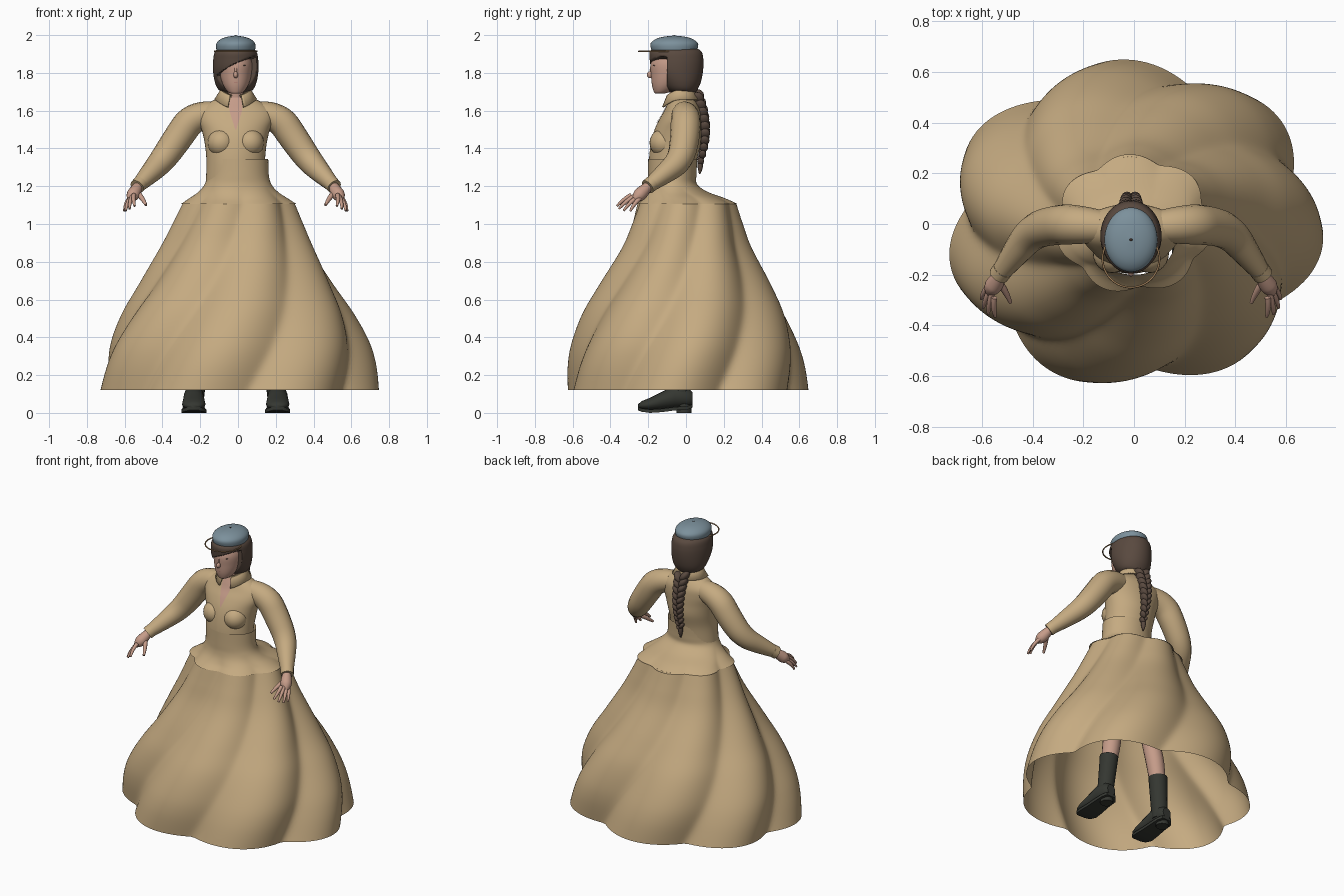
import bpy, math
from math import sin, cos, pi, radians, sqrt
from mathutils import Vector

cube = bpy.data.objects.get("Cube")
if cube:
    bpy.data.objects.remove(cube, do_unlink=True)

MID = -0.012           # body centre line
LOBES = 7              # folds around the skirt
FIRST_FOLD = radians(18)
made = []


def material(name, *rgb):
    m = bpy.data.materials.new(name)
    m.use_nodes = True
    m.diffuse_color = (*rgb, 1)
    bsdf = m.node_tree.nodes["Principled BSDF"]
    bsdf.inputs["Base Color"].default_value = (*rgb, 1)
    bsdf.inputs["Roughness"].default_value = 0.8
    return m


tan = material("tan cloth", 0.56, 0.405, 0.22)
skin = material("skin", 0.56, 0.33, 0.25)
brown = material("brown hair", 0.1, 0.067, 0.05)
blue = material("grey blue felt", 0.2, 0.28, 0.33)
black = material("black leather", 0.035, 0.038, 0.031)
brass = material("brim brown", 0.38, 0.23, 0.11)
rose = material("lip rose", 0.4, 0.17, 0.14)
dark = material("eye brown", 0.04, 0.025, 0.02)


def spline(rows, steps=6):
    """Smoothly resample a short table of rows."""
    out = []
    for i in range(len(rows) - 1):
        a, b, c, d = (rows[max(i - 1, 0)], rows[i], rows[i + 1],
                      rows[min(i + 2, len(rows) - 1)])
        for k in range(steps):
            t = k / steps
            out.append([q + t * (r - p) / 2 + t * t * (p - 2.5 * q + 2 * r - s / 2)
                        + t ** 3 * (s - p + 3 * (q - r)) / 2
                        for p, q, r, s in zip(a, b, c, d)])
    return out + [list(rows[-1])]


def loft(name, rings, mat, closed=True, caps=False):
    n = len(rings[0])
    faces = []
    for i in range(len(rings) - 1):
        for j in range(n if closed else n - 1):
            k = (j + 1) % n
            faces.append((i * n + j, i * n + k, (i + 1) * n + k, (i + 1) * n + j))
    if caps:
        last = (len(rings) - 1) * n
        faces += [tuple(reversed(range(n))), tuple(range(last, last + n))]
    mesh = bpy.data.meshes.new(name)
    mesh.from_pydata([p for ring in rings for p in ring], [], faces)
    mesh.materials.append(mat)
    ob = bpy.data.objects.new(name, mesh)
    bpy.context.collection.objects.link(ob)
    made.append(ob)
    return ob


def tube(name, points, mat, sides=6):
    """Tapered round limb through (x, y, z, radius) points."""
    cu = bpy.data.curves.new(name, "CURVE")
    cu.dimensions = "3D"
    cu.bevel_depth, cu.bevel_resolution, cu.use_fill_caps = 1, sides, True
    sp = cu.splines.new("NURBS")
    sp.points.add(len(points) - 1)
    for p, (x, y, z, r) in zip(sp.points, points):
        p.co, p.radius = (x, y, z, 1), r
    sp.use_endpoint_u, sp.order_u, sp.resolution_u = True, 3, 6
    cu.materials.append(mat)
    temp = bpy.data.objects.new(name, cu)
    bpy.context.collection.objects.link(temp)
    bpy.ops.object.select_all(action="DESELECT")
    temp.select_set(True)
    bpy.context.view_layer.objects.active = temp
    bpy.ops.object.convert(target="MESH")
    made.append(bpy.context.view_layer.objects.active)


def ball(name, centre, size, mat, tilt=0):
    bpy.ops.mesh.primitive_uv_sphere_add(segments=24, ring_count=14, location=centre,
                                         rotation=(0, tilt, 0))
    ob = bpy.context.object
    ob.name, ob.scale = name, size
    ob.data.materials.append(mat)
    made.append(ob)
    return ob


def fold(angle, depth, soft):
    return 1 - depth * (1 - sqrt(sin(angle * LOBES / 2) ** 2 + soft))


def oval(z, cy, rx, ry, n=48, cx=MID):
    return [(cx + rx * cos(2 * pi * j / n), cy + ry * sin(2 * pi * j / n), z)
            for j in range(n)]


def folded(z, cy, rx, ry, depth, soft, shift, n=LOBES * 24):
    ring = []
    for j in range(n):
        a = 2 * pi * j / n
        f = fold(a - shift, depth, soft)
        ring.append((rx * f * cos(a), cy + ry * f * sin(a), z))
    return ring


# Skirt: swirling folds that turn by one lobe from hem to waist
skirt_rows = [(0.12, 0.75, 0.65), (0.26, 0.73, 0.635), (0.38, 0.695, 0.605),
              (0.53, 0.62, 0.545), (0.68, 0.525, 0.46), (0.87, 0.415, 0.35),
              (1.0, 0.35, 0.3), (1.11, 0.3, 0.265)]
rings = []
for z, rx, ry in spline(skirt_rows):
    t = (z - 0.12) / 0.99
    rings.append(folded(z, 0, rx, ry, 0.125, 0.004 + 0.06 * t,
                        FIRST_FOLD + t * 2 * pi / LOBES))
loft("skirt", rings, tan)

# Peplum: close at the waist, flaring over the skirt
peplum_rows = [(1.105, 0, 0.312, 0.275, 0.12), (1.135, -0.015, 0.265, 0.225, 0.08),
               (1.17, -0.05, 0.212, 0.165, 0.03), (1.21, -0.072, 0.177, 0.131, 0),
               (1.26, -0.073, 0.163, 0.128, 0), (1.345, -0.07, 0.16, 0.13, 0)]
loft("peplum", [folded(z, cy, rx, ry, max(d, 0), 0.04, FIRST_FOLD)
                for z, cy, rx, ry, d in spline(peplum_rows)], tan)

# Bodice
bodice_rows = spline([(1.22, -0.074, 0.158, 0.118), (1.33, -0.07, 0.155, 0.126),
                      (1.42, -0.055, 0.163, 0.132), (1.49, -0.045, 0.178, 0.125),
                      (1.55, -0.032, 0.198, 0.112), (1.6, -0.02, 0.195, 0.095),
                      (1.64, -0.02, 0.145, 0.078), (1.67, -0.025, 0.085, 0.06)])
loft("bodice", [oval(*row) for row in bodice_rows], tan, caps=True)


def front_plate(name, low, high, width, lift, mat):
    """Thin strip lying on the front of the bodice."""
    strip = []
    for z, cy, rx, ry in bodice_rows:
        if low <= z <= high:
            strip.append([(MID + (rx + lift) * sin(k / 4 * width(z)),
                           cy - (ry + lift) * cos(k / 4 * width(z)), z)
                          for k in range(-4, 5)])
    loft(name, strip, mat, closed=False)


front_plate("open_neckline", 1.5, 1.68, lambda z: (z - 1.49) * 1.5, 0.004, skin)
front_plate("front_placket", 1.34, 1.5, lambda z: 0.05, 0.004, tan)

# Neck and collar
tube("neck", [(MID, -0.025, 1.6, 0.055), (MID, -0.035, 1.7, 0.048),
              (MID, -0.05, 1.78, 0.05)], skin)
inner, middle, outer = [], [], []
for j in range(41):
    a = radians(-68 + 316 * j / 40)
    front = max(0, -sin(a)) ** 2
    for row, r, z, drop in ((inner, 0.06, 1.695, 0.025), (middle, 0.078, 1.7, 0.03),
                            (outer, 0.105, 1.655, 0.045)):
        row.append((MID + r * cos(a), -0.03 + r * sin(a) * 0.9, z - drop * front))
collar = loft("collar", [inner, middle, outer], tan, closed=False)
thick = collar.modifiers.new("thickness", "SOLIDIFY")
thick.thickness = 0.01

# Arms, hands, legs and boots, both sides
for side, word in ((1, "left"), (-1, "right")):
    def sided(points):
        return [(MID + side * x, *rest) for x, *rest in points]

    def limb(part, points, mat):
        tube(word + "_" + part, sided(points), mat)

    ball(word + "_bust", sided([(0.075, -0.115, 1.43)])[0], (0.075, 0.078, 0.075), tan)
    limb("sleeve", [(0.12, -0.01, 1.585, 0.065), (0.225, 0, 1.575, 0.08),
                    (0.31, -0.005, 1.45, 0.078), (0.39, -0.03, 1.335, 0.07),
                    (0.46, -0.12, 1.26, 0.054), (0.52, -0.2, 1.2, 0.036)], tan)
    limb("cuff", [(0.505, -0.18, 1.216, 0.041), (0.522, -0.203, 1.197, 0.04)], tan)
    limb("palm", [(0.515, -0.195, 1.205, 0.024), (0.53, -0.225, 1.175, 0.034),
                  (0.55, -0.255, 1.145, 0.036), (0.56, -0.275, 1.13, 0.014)], skin)
    tips = [(0.59, -0.295, 1.068), (0.582, -0.33, 1.07), (0.562, -0.355, 1.08),
            (0.535, -0.365, 1.095)]
    for i, tip in enumerate(tips):
        base = Vector((0.563 - 0.008 * i, -0.245 - 0.015 * i, 1.135 + 0.006 * i))
        bend = base.lerp(Vector(tip), 0.55) + Vector((0.008, -0.004, 0.008))
        limb("finger_%d" % (i + 1), [(*base, 0.012), (*bend, 0.011), (*tip, 0.006)], skin)
    limb("thumb", [(0.525, -0.225, 1.17, 0.016), (0.495, -0.26, 1.14, 0.014),
                   (0.475, -0.31, 1.1, 0.007)], skin)

    limb("leg", [(0.085, -0.02, 1.08, 0.09), (0.11, -0.03, 0.85, 0.08),
                 (0.15, -0.035, 0.58, 0.055), (0.18, -0.015, 0.4, 0.058),
                 (0.21, -0.025, 0.2, 0.04)], skin)
    limb("boot_shaft", [(0.195, -0.02, 0.34, 0.058), (0.205, -0.025, 0.22, 0.053),
                        (0.22, -0.03, 0.06, 0.05)], black)
    foot, sole = [], []
    for y, w, low, top in [(0.035, 0.03, 0.04, 0.11), (0.01, 0.05, 0.03, 0.13),
                           (-0.06, 0.053, 0.025, 0.145), (-0.13, 0.058, 0.016, 0.11),
                           (-0.19, 0.062, 0.012, 0.08), (-0.235, 0.05, 0.018, 0.062),
                           (-0.255, 0.024, 0.026, 0.045)]:
        cx, mid, half = MID + side * 0.222, (low + top) / 2, (top - low) / 2
        foot.append([(cx + w * cos(2 * pi * j / 20), y, mid + half * sin(2 * pi * j / 20))
                     for j in range(20)])
        wide, under = w + 0.004, max(low - 0.012, 0)
        sole.append([(cx - wide, y, under), (cx + wide, y, under),
                     (cx + wide, y, under + 0.018), (cx - wide, y, under + 0.018)])
    loft(word + "_boot_foot", foot, black, caps=True)
    loft(word + "_boot_sole", sole, black, caps=True)
    loft(word + "_boot_heel", [oval(z, -0.01, 0.04, 0.04, 16, cx)
                               for z in (0, 0.05)], black, caps=True)

# Head and face
head_rows = [(1.69, -0.14, 0.022, 0.022), (1.7, -0.127, 0.042, 0.043),
             (1.735, -0.105, 0.066, 0.075), (1.785, -0.085, 0.082, 0.1),
             (1.85, -0.075, 0.088, 0.112), (1.91, -0.07, 0.07, 0.09)]
loft("head", [oval(*row) for row in spline(head_rows)], skin, caps=True)
ball("nose", (MID, -0.19, 1.79), (0.012, 0.017, 0.018), skin)
ball("nose_bridge", (MID, -0.18, 1.815), (0.008, 0.012, 0.03), skin)
ball("lips", (MID, -0.173, 1.748), (0.022, 0.009, 0.008), rose)
for side, word in ((1, "left"), (-1, "right")):
    x = MID + side * 0.036
    ball(word + "_eye", (x, -0.166, 1.82), (0.013, 0.008, 0.006), dark)
    ball(word + "_brow", (x, -0.168, 1.84), (0.02, 0.008, 0.004), brown, side * 0.15)
    ball(word + "_ear", (MID + side * 0.083, -0.06, 1.8), (0.012, 0.02, 0.03), skin)

# Hair: full cap, pushed back around the face below the swept fringe
hair_rows = [(1.69, -0.01, 0.05, 0.055), (1.71, -0.02, 0.09, 0.08),
             (1.75, -0.03, 0.11, 0.108), (1.81, -0.045, 0.12, 0.135),
             (1.87, -0.05, 0.119, 0.142), (1.915, -0.055, 0.108, 0.135),
             (1.94, -0.055, 0.07, 0.09)]
hair = []
for row in spline(hair_rows, 8):
    ring = []
    for x, y, z in oval(*row, n=96):
        fringe = 1.842 + 0.5 * (x - MID)
        t = min(max((z - fringe) / 0.02 + 0.5, 0), 1)
        limit = -0.1 - 0.1 * t * t * (3 - 2 * t)
        ring.append((x, max(y, limit), z))
    hair.append(ring)
loft("hair", hair, brown, caps=True)

# Braid: paired slanted strands tapering down the back
ROWS = 10
for i in range(ROWS):
    t = i / (ROWS - 1)
    z = 1.67 - 0.33 * t
    y = 0.06 + 0.035 * sin(pi * min(t * 0.95, 1)) + 0.012 * t
    w = 1 - 0.5 * t
    for side, word in ((1, "left"), (-1, "right")):
        ball("braid_%s_%d" % (word, i + 1), (MID + side * 0.021 * w, y, z - 0.008 * side),
             (0.024 * w, 0.036 * w, 0.036 * w + 0.004), brown, side * 0.6)
tube("braid_tail", [(MID, 0.075, 1.345, 0.012), (MID, 0.078, 1.31, 0.022),
                    (MID, 0.072, 1.265, 0.003)], brown)

# Cap: domed crown, button and open wire brim
crown_rows = [(1.905, -0.062, 0.1, 0.115), (1.95, -0.062, 0.104, 0.127),
              (1.975, -0.062, 0.085, 0.105), (1.99, -0.062, 0.05, 0.065),
              (1.997, -0.062, 0.006, 0.008)]
loft("cap_crown", [oval(*row) for row in spline(crown_rows, 4)], blue, caps=True)
ball("cap_button", (MID, -0.062, 1.996), (0.006, 0.006, 0.004), dark)
bpy.ops.mesh.primitive_torus_add(location=(MID, -0.138, 1.914), major_radius=0.112,
                                 minor_radius=0.004, major_segments=64, minor_segments=8)
brim = bpy.context.object
brim.name = "cap_brim"
brim.data.materials.append(brass)
made.append(brim)

# Smooth shading with crisp hard edges
bpy.ops.object.select_all(action="DESELECT")
for ob in made:
    ob.select_set(True)
bpy.context.view_layer.objects.active = made[0]
bpy.ops.object.shade_smooth_by_angle(angle=radians(50))
